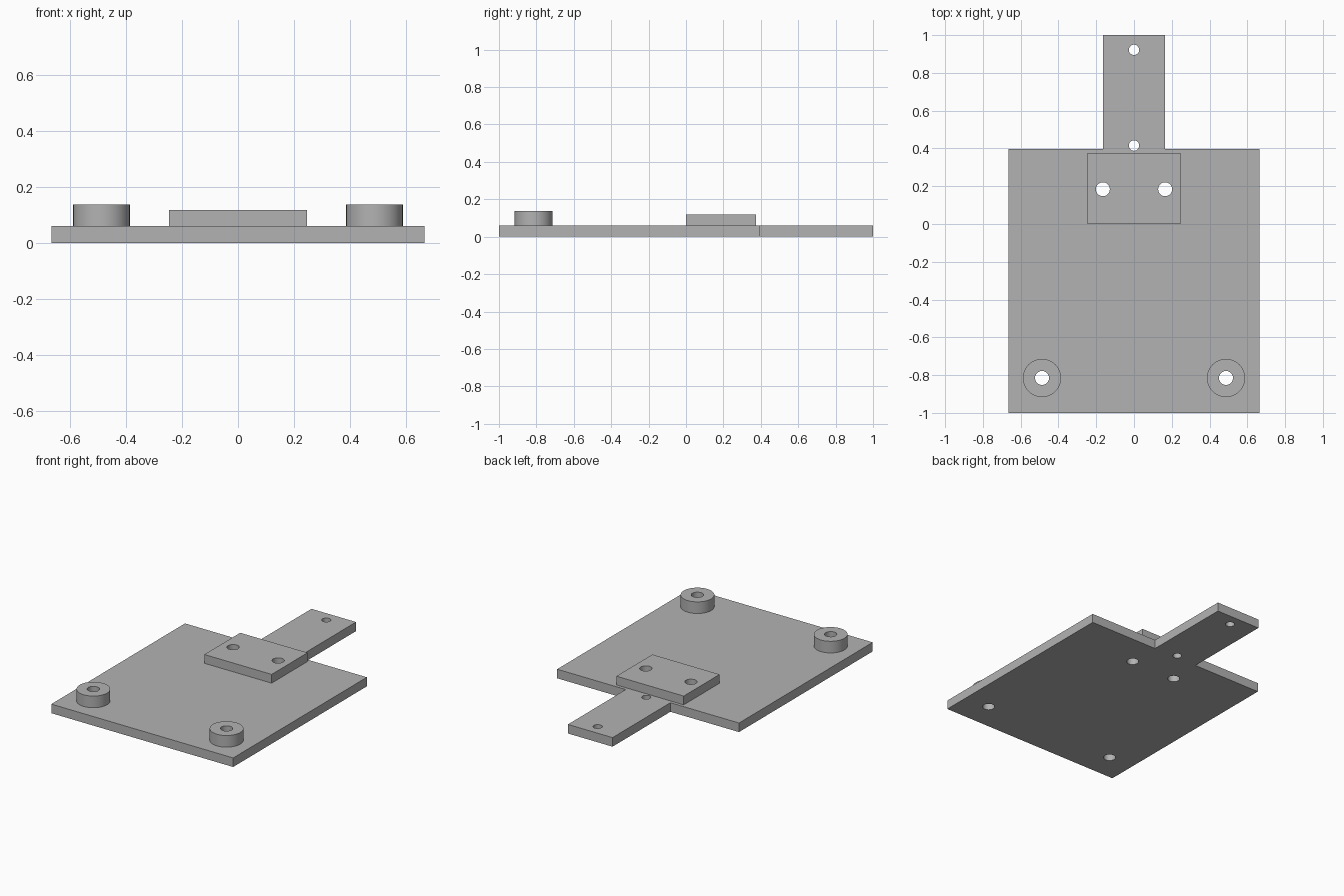
import bpy
import bmesh
from mathutils import Matrix

cube = bpy.data.objects.get("Cube")
if cube:
    bpy.data.objects.remove(cube, do_unlink=True)

grey = bpy.data.materials.new("plain grey")
grey.use_nodes = True
grey.diffuse_color = (0.45, 0.45, 0.45, 1)
grey.node_tree.nodes["Principled BSDF"].inputs["Base Color"].default_value = grey.diffuse_color

PLATE_TOP = 0.06
BLOCK_TOP = 0.118
BOSS_TOP = 0.137


def make_object(name, bm):
    bmesh.ops.recalc_face_normals(bm, faces=bm.faces)
    mesh = bpy.data.meshes.new(name)
    bm.to_mesh(mesh)
    bm.free()
    mesh.materials.append(grey)
    obj = bpy.data.objects.new(name, mesh)
    bpy.context.collection.objects.link(obj)
    return obj


def prism(name, outline, bottom, top):
    bm = bmesh.new()
    face = bm.faces.new([bm.verts.new((x, y, bottom)) for x, y in outline])
    raised = bmesh.ops.extrude_face_region(bm, geom=[face], use_keep_orig=True)
    verts = [v for v in raised["geom"] if isinstance(v, bmesh.types.BMVert)]
    bmesh.ops.translate(bm, verts=verts, vec=(0, 0, top - bottom))
    return make_object(name, bm)


def cylinders(name, discs, bottom, top, sides=64):
    bm = bmesh.new()
    for x, y, radius in discs:
        bmesh.ops.create_cone(bm, cap_ends=True, segments=sides, radius1=radius,
                              radius2=radius, depth=top - bottom,
                              matrix=Matrix.Translation((x, y, (bottom + top) / 2)))
    return make_object(name, bm)


def drill(obj, holes):
    # Cut the holes, bake the result and discard the cutter
    cutter = cylinders("hole_cutter", holes, -0.1, 0.3, 48)
    cutter.hide_render = True
    mod = obj.modifiers.new("holes", "BOOLEAN")
    mod.operation = "DIFFERENCE"
    mod.solver = "EXACT"
    mod.object = cutter
    bpy.ops.object.select_all(action="DESELECT")
    obj.select_set(True)
    bpy.context.view_layer.objects.active = obj
    bpy.ops.object.modifier_apply(modifier=mod.name)
    bpy.data.objects.remove(cutter, do_unlink=True)
    bpy.ops.object.shade_smooth_by_angle()


# Hole positions
boss_holes = [(s * 0.487, -0.815, 0.037) for s in (-1, 1)]
block_holes = [(s * 0.165, 0.184, 0.037) for s in (-1, 1)]
tongue_holes = [(0, y, 0.0275) for y in (0.415, 0.922)]

# Base plate with its narrow rear tongue
half = [(0.665, -1), (0.665, 0.396), (0.163, 0.396), (0.163, 1)]
outline = half + [(-x, y) for x, y in reversed(half)]
plate = prism("base_plate", outline, 0, PLATE_TOP)
drill(plate, boss_holes + block_holes + tongue_holes)

# Raised block in front of the tongue
block = prism("raised_block", [(-0.246, 0), (0.246, 0), (0.246, 0.375), (-0.246, 0.375)],
              PLATE_TOP, BLOCK_TOP)
drill(block, block_holes)

# Round spacers at the front corners
for side, hole in zip(("right", "left"), boss_holes):
    spacer = cylinders(side + "_spacer", [(hole[0], hole[1], 0.101)], PLATE_TOP, BOSS_TOP)
    drill(spacer, [hole])
